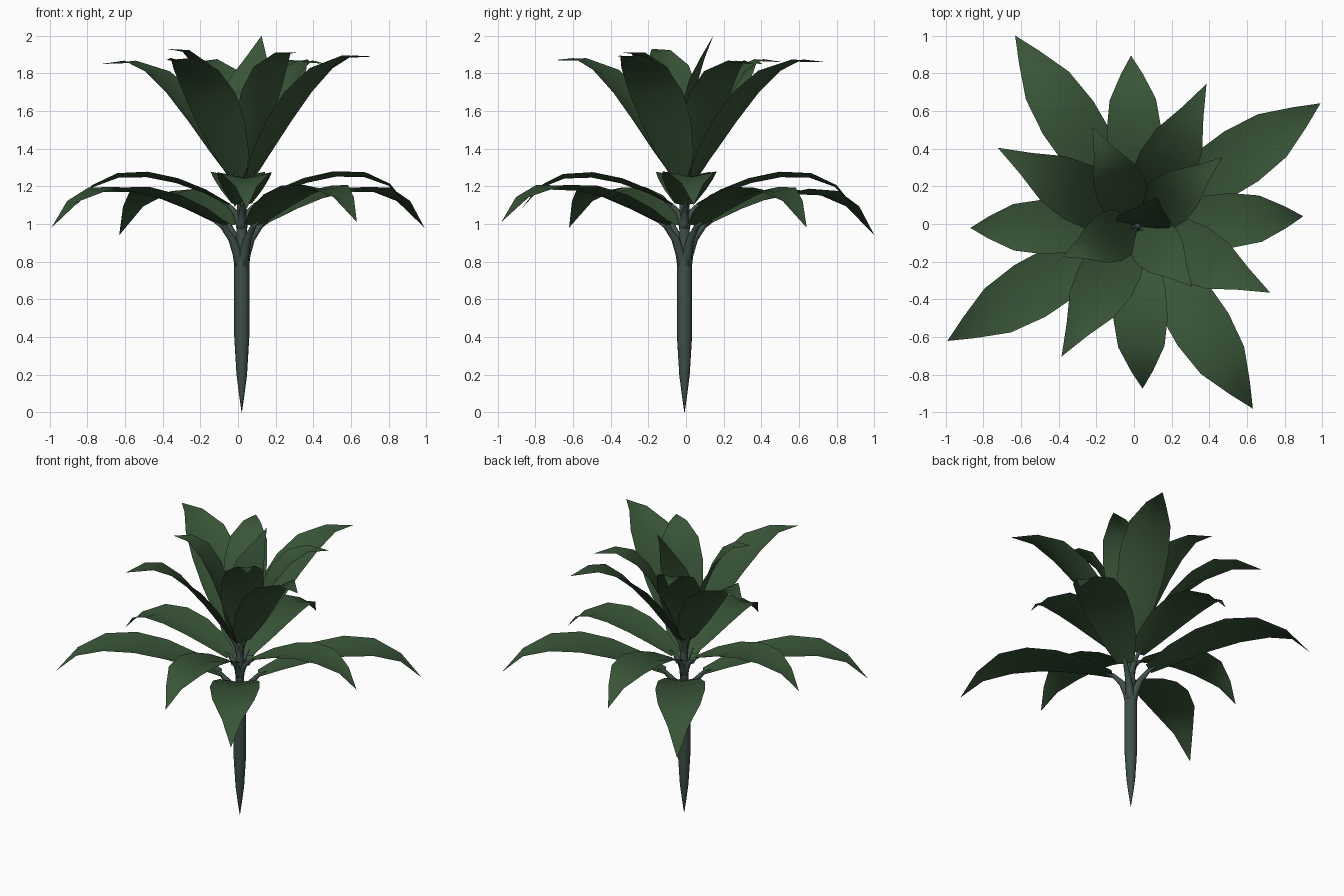
import bpy, math
from mathutils import Vector

if "Cube" in bpy.data.objects:
    bpy.data.objects.remove(bpy.data.objects["Cube"])

AXIS = Vector((0.02, -0.008, 0))  # stem axis
WIDTHS = (0.36, 0.72, 0.94, 1, 0.85, 0.4, 0)  # blade outline from base to tip


def material(name, col):
    m = bpy.data.materials.new(name)
    m.diffuse_color = (*col, 1)
    m.use_nodes = True
    m.node_tree.nodes["Principled BSDF"].inputs["Base Color"].default_value = m.diffuse_color
    return m


GREEN = material("leaf_green", (0.04, 0.09, 0.038))
STALK = material("stalk_green", (0.05, 0.08, 0.065))


def make(name, verts, faces, mat):
    me = bpy.data.meshes.new(name)
    me.from_pydata(verts, [], faces)
    me.materials.append(mat)
    for p in me.polygons:
        p.use_smooth = True
    ob = bpy.data.objects.new(name, me)
    bpy.context.collection.objects.link(ob)
    return ob


def tube(name, pts, radii, sides):
    """Tapered tube through points, with closed ends."""
    verts, faces, n = [], [], len(pts)
    for i, r in enumerate(radii):
        t = pts[min(i + 1, n - 1)] - pts[max(i - 1, 0)]
        q = Vector((0, 0, 1)).rotation_difference(t)
        for k in range(sides):
            a = 2 * math.pi * k / sides
            verts.append(pts[i] + q @ Vector((r * math.cos(a), r * math.sin(a), 0)))
    for i in range(n - 1):
        for k in range(sides):
            a, b = i * sides + k, i * sides + (k + 1) % sides
            faces.append((a, b, b + sides, a + sides))
    faces.append(tuple(reversed(range(sides))))
    faces.append(tuple(range((n - 1) * sides, n * sides)))
    return make(name, verts, faces, STALK)


def bezier(ctrl, t):
    a, b, c, d = (Vector(p) for p in ctrl)
    s = 1 - t
    return a * s**3 + b * 3 * s * s * t + c * 3 * s * t * t + d * t**3


def leaf(name, tip, ctrl, width, fold, lift=0, drop=0, radius=0):
    """Folded blade along a (distance, height) curve, plus its stalk down to the stem."""
    d = Vector((tip[0], tip[1], 0)) - AXIS
    scale = d.length / ctrl[-1][0]
    d.normalize()
    side = Vector((-d.y, d.x, 0))

    def place(r, z):
        return AXIS + d * r * scale + Vector((0, 0, z))

    n = len(WIDTHS) - 1
    mid = [place(*bezier(ctrl, i / n)) + Vector((0, 0, lift * (i / n) ** 2)) for i in range(n + 1)]
    verts, faces = [], []
    for i in range(n):
        w = WIDTHS[i] * width
        up = (mid[i + 1] - mid[max(i - 1, 0)]).cross(side).normalized() * w * fold
        verts += [mid[i] + side * w + up, mid[i], mid[i] - side * w + up]
    verts.append(mid[n])
    for i in range(n - 1):
        for a in (3 * i, 3 * i + 1):
            faces.append((a, a + 3, a + 4, a + 1))
    b = 3 * (n - 1)
    faces += [(b, 3 * n, b + 1), (b + 1, 3 * n, b + 2)]
    ob = make(name, verts, faces, GREEN)
    if radius:
        r, z = ctrl[0]
        pts = [place(r * f, z - drop * g) for f, g in ((0, 1), (0.2, 0.6), (0.5, 0.27), (1, 0))]
        end = mid[0].lerp(mid[1], 0.3)
        tube(name + "_stalk", pts + [end], [radius * f for f in (1, 0.8, 0.62, 0.42, 0.15)], 8)
    return ob


def whorl(name, centre, reach, angle, ctrl, width, fold, drop, radius, lifts):
    """Four leaves a quarter turn apart."""
    for i in range(4):
        a = math.radians(angle + 90 * i)
        tip = (centre[0] + reach * math.cos(a), centre[1] + reach * math.sin(a))
        leaf(f"{name}_{i + 1}", tip, ctrl, width, fold, lifts[i], drop, radius)


# Stem
heights = (0, 0.09, 0.2, 0.4, 0.8, 0.88, 0.95, 1.1, 1.3)
radii = (0.001, 0.014, 0.028, 0.04, 0.04, 0.034, 0.028, 0.026, 0.015)
tube("stem", [AXIS + Vector((0, 0, z)) for z in heights], radii, 16)

# Leaf whorls from the bottom up
whorl("lower_leaf", (0.0, 0.01), 1.175, 32.5,
      [(0.12, 0.99), (0.42, 1.13), (0.93, 1.33), (1.17, 0.98)], 0.16, 0.18, 0.25, 0.034,
      (0, -0.04, 0, 0.03))
whorl("middle_leaf", (0.015, 0.01), 0.885, 2,
      [(0.07, 1.1), (0.3, 1.23), (0.72, 1.37), (0.885, 1.09)], 0.145, 0.2, 0.14, 0.026,
      (0.01, 0, 0, -0.01))
whorl("upper_leaf", (0, 0.02), 0.82, 62,
      [(0.05, 1.24), (0.23, 1.48), (0.47, 1.95), (0.81, 1.86)], 0.16, 0.2, 0.15, 0.022,
      (0, -0.01, 0.01, 0.03))
whorl("inner_leaf", (0.045, 0.09), 0.5, 32,
      [(0.03, 1.26), (0.13, 1.49), (0.24, 1.97), (0.5, 1.9)], 0.14, 0.2, 0.1, 0.016,
      (-0.05, -0.04, 0.03, 0.01))

# Central upright leaf, its tip leaning towards +x
c = leaf("centre_leaf", (0.05, 0.145),
         [(0.005, 1.27), (0.03, 1.55), (0.04, 1.75), (0.14, 2.0)], 0.145, 0.2)
for v in c.data.vertices:
    v.co.x += 0.075 * max(0, (v.co.z - 1.27) / 0.73) ** 1.5
